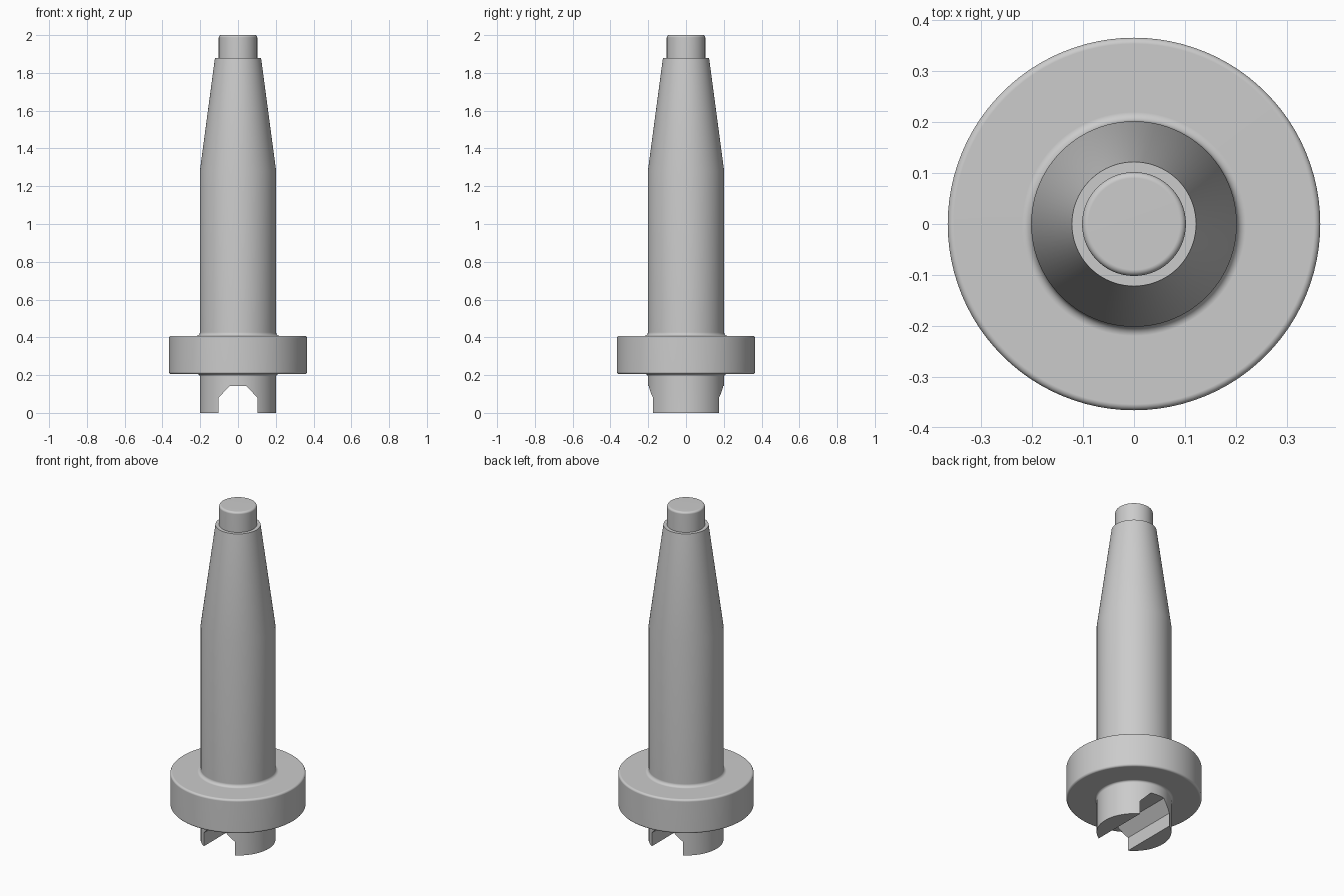
import bpy
import bmesh
import math

if "Cube" in bpy.data.objects:
    bpy.data.objects.remove(bpy.data.objects["Cube"], do_unlink=True)

metal = bpy.data.materials.new("light_grey_metal")
metal.use_nodes = True
grey = (0.6, 0.6, 0.6, 1)
metal.diffuse_color = grey
metal.node_tree.nodes["Principled BSDF"].inputs["Base Color"].default_value = grey


def new_object(name, bm):
    bmesh.ops.recalc_face_normals(bm, faces=bm.faces)
    mesh = bpy.data.meshes.new(name)
    bm.to_mesh(mesh)
    bm.free()
    mesh.materials.append(metal)
    obj = bpy.data.objects.new(name, mesh)
    bpy.context.collection.objects.link(obj)
    return obj


def arc(r, z, radius, start, end, steps=5):
    """Quarter-round points about (r, z), angles in degrees."""
    points = []
    for i in range(steps + 1):
        a = math.radians(start + (end - start) * i / steps)
        points.append((r + radius * math.cos(a), z + radius * math.sin(a)))
    return points


# Half profile of the turned pin, from the bottom centre to the top centre
SHAFT, FLANGE, TIP = 0.202, 0.366, 0.102
LOW, HIGH = 0.205, 0.408
EDGE, FILLET = 0.012, 0.018
profile = [(0, 0), (SHAFT, 0)]
profile += arc(SHAFT + EDGE, LOW - EDGE, EDGE, 180, 90)
profile += arc(FLANGE - EDGE, LOW + EDGE, EDGE, -90, 0)
profile += arc(FLANGE - EDGE, HIGH - EDGE, EDGE, 0, 90)
profile += arc(SHAFT + FILLET, HIGH + FILLET, FILLET, 270, 180)
profile += [(SHAFT, 1.28), (0.122, 1.88), (TIP, 1.88)]
profile += arc(TIP - EDGE, 2 - EDGE, EDGE, 0, 90)
profile += [(0, 2)]

bm = bmesh.new()
verts = [bm.verts.new((r, 0, z)) for r, z in profile]
edges = [bm.edges.new(pair) for pair in zip(verts, verts[1:])]
bmesh.ops.spin(bm, geom=verts + edges, cent=(0, 0, 0), axis=(0, 0, 1),
               angle=math.tau, steps=96, use_merge=False)
bmesh.ops.remove_doubles(bm, verts=bm.verts, dist=0.0001)
pin = new_object("flanged_pin", bm)

# Chamfered slot running front to back through the foot
half = [(0.103, -0.1), (0.103, 0.08), (0.045, 0.142)]
outline = half + [(-x, z) for x, z in reversed(half)]
bm = bmesh.new()
face = bm.faces.new([bm.verts.new((x, -0.5, z)) for x, z in outline])
swept = bmesh.ops.extrude_face_region(bm, geom=[face])["geom"]
bmesh.ops.translate(bm, vec=(0, 1, 0),
                    verts=[g for g in swept if isinstance(g, bmesh.types.BMVert)])
slot = new_object("slot_cutter", bm)
slot.hide_render = True

cut = pin.modifiers.new("slot", "BOOLEAN")
cut.operation = "DIFFERENCE"
cut.solver = "EXACT"
cut.object = slot

bpy.ops.object.select_all(action="DESELECT")
pin.select_set(True)
bpy.context.view_layer.objects.active = pin
bpy.ops.object.modifier_apply(modifier=cut.name)
bpy.data.objects.remove(slot, do_unlink=True)

# Smooth rounds with crisp edges and flat faces
bpy.ops.object.shade_smooth_by_angle(angle=math.radians(30))
weighted = pin.modifiers.new("flat_faces", "WEIGHTED_NORMAL")
weighted.keep_sharp = True
